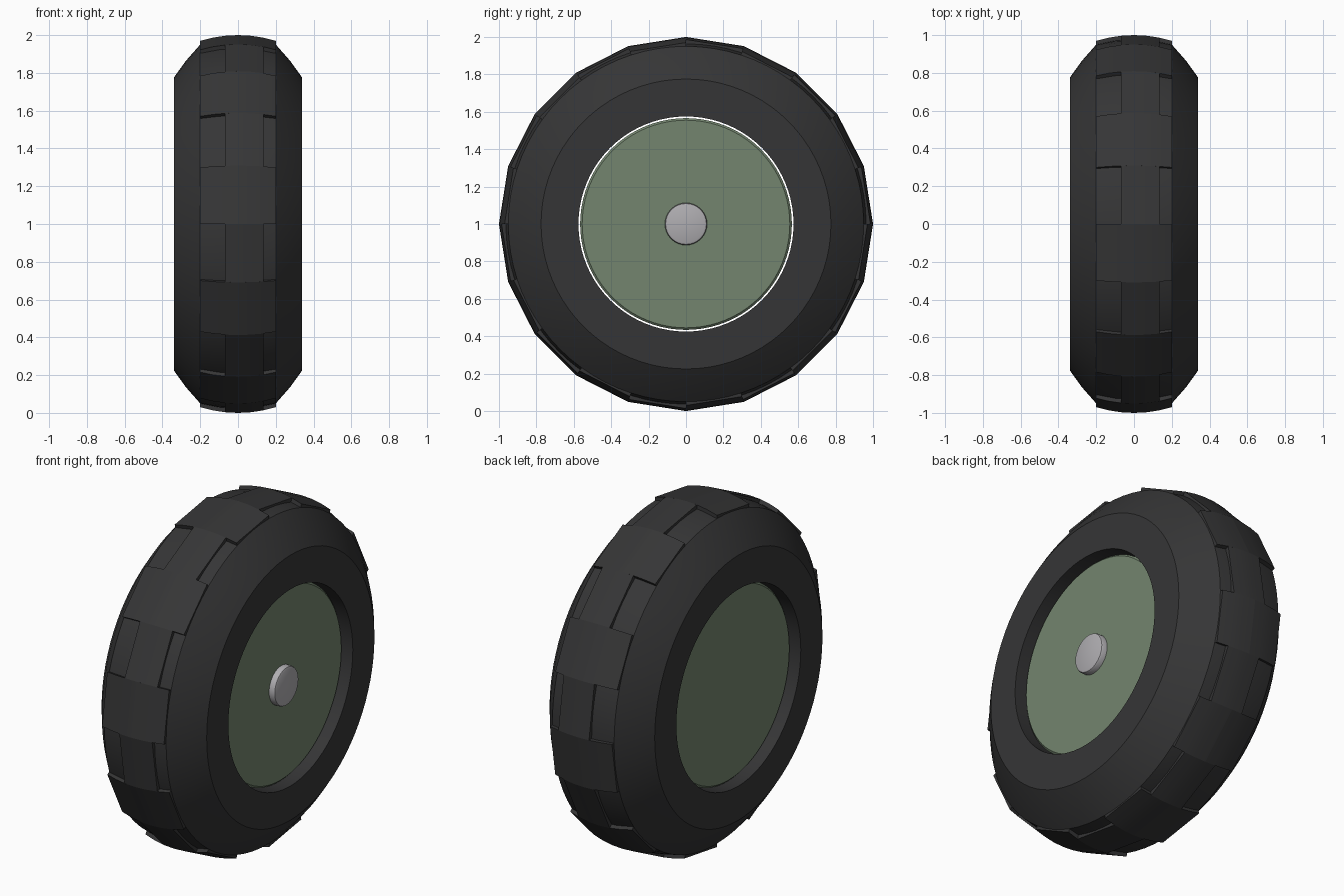
import bpy, bmesh, math
from mathutils import Vector

cube = bpy.data.objects.get("Cube")
if cube:
    bpy.data.objects.remove(cube)

CENTRE_Z = 1.0
ROWS = 20


def material(name, color):
    m = bpy.data.materials.new(name)
    m.use_nodes = True
    m.diffuse_color = (*color, 1)
    bsdf = m.node_tree.nodes["Principled BSDF"]
    bsdf.inputs["Base Color"].default_value = (*color, 1)
    bsdf.inputs["Roughness"].default_value = 0.7
    return m


rubber = material("dark rubber", (0.036, 0.036, 0.037))
green = material("sage green", (0.172, 0.235, 0.157))
steel = material("light grey metal", (0.43, 0.42, 0.44))


def polar(x, r, angle):
    """Point at radius r around the axle; angle 0 faces the front."""
    return Vector((x, -r * math.cos(angle), CENTRE_Z + r * math.sin(angle)))


def finish(name, bm, mat, smooth_angle):
    bmesh.ops.recalc_face_normals(bm, faces=bm.faces)
    mesh = bpy.data.meshes.new(name)
    bm.to_mesh(mesh)
    bm.free()
    mesh.materials.append(mat)
    ob = bpy.data.objects.new(name, mesh)
    bpy.context.collection.objects.link(ob)
    bpy.ops.object.select_all(action="DESELECT")
    ob.select_set(True)
    bpy.context.view_layer.objects.active = ob
    bpy.ops.object.shade_smooth_by_angle(angle=math.radians(smooth_angle))
    return ob


def lathe(name, profile, segments, mat, closed=True, smooth_angle=25):
    """Turn an (x, radius) profile around the axle; open profiles get caps."""
    bm = bmesh.new()
    rings = [[bm.verts.new(polar(x, r, math.tau * i / segments)) for i in range(segments)]
             for x, r in profile]
    pairs = list(zip(rings, rings[1:]))
    if closed:
        pairs.append((rings[-1], rings[0]))
    else:
        bm.faces.new(rings[0])
        bm.faces.new(rings[-1])
    for a, b in pairs:
        for i in range(segments):
            j = (i + 1) % segments
            bm.faces.new((a[i], a[j], b[j], b[i]))
    return finish(name, bm, mat, smooth_angle)


# Tyre body: flat side walls, sloped shoulders, slightly crowned top
half = [(0.34, 0.575), (0.34, 0.775), (0.275, 0.865), (0.2, 0.95), (0.1, 0.97)]
body = half + [(0, 0.975)] + [(-x, r) for x, r in reversed(half)]
lathe("tyre_body", body, 80, rubber)


# Tread blocks: wide pairs alternating with a narrower offset block
def tread_block(bm, x0, x1, row, steps=3):
    a0, a1 = (math.tau * (row + k) / ROWS for k in (0, 1))
    xs = [x0 + (x1 - x0) * k / steps for k in range(steps + 1)]
    outline = [(x, 1 - 0.75 * x * x) for x in xs] + [(x1, 0.92), (x0, 0.92)]
    ends = [[bm.verts.new(polar(x, r, a)) for x, r in outline] for a in (a0, a1)]
    for end in ends:
        bm.faces.new(end)
    for i in range(len(outline)):
        j = (i + 1) % len(outline)
        bm.faces.new((ends[0][i], ends[0][j], ends[1][j], ends[1][i]))


tread = bmesh.new()
for row in range(ROWS):
    spans = [(-0.2, 0), (0, 0.2)] if row % 2 == 0 else [(-0.07, 0.135)]
    for x0, x1 in spans:
        tread_block(tread, x0, x1, row)
finish("tread_blocks", tread, rubber, 17)

# Wheel disc, recessed a little behind the side walls
lathe("wheel_disc", [(-0.28, 0.555), (-0.27, 0.566), (0.27, 0.566), (0.28, 0.555)],
      80, green, closed=False)

# Axle cap on the left side only, with a rounded rim
lathe("axle_cap", [(0.27, 0.113), (0.305, 0.113), (0.314, 0.109), (0.318, 0.1)],
      32, steel, closed=False, smooth_angle=40)
